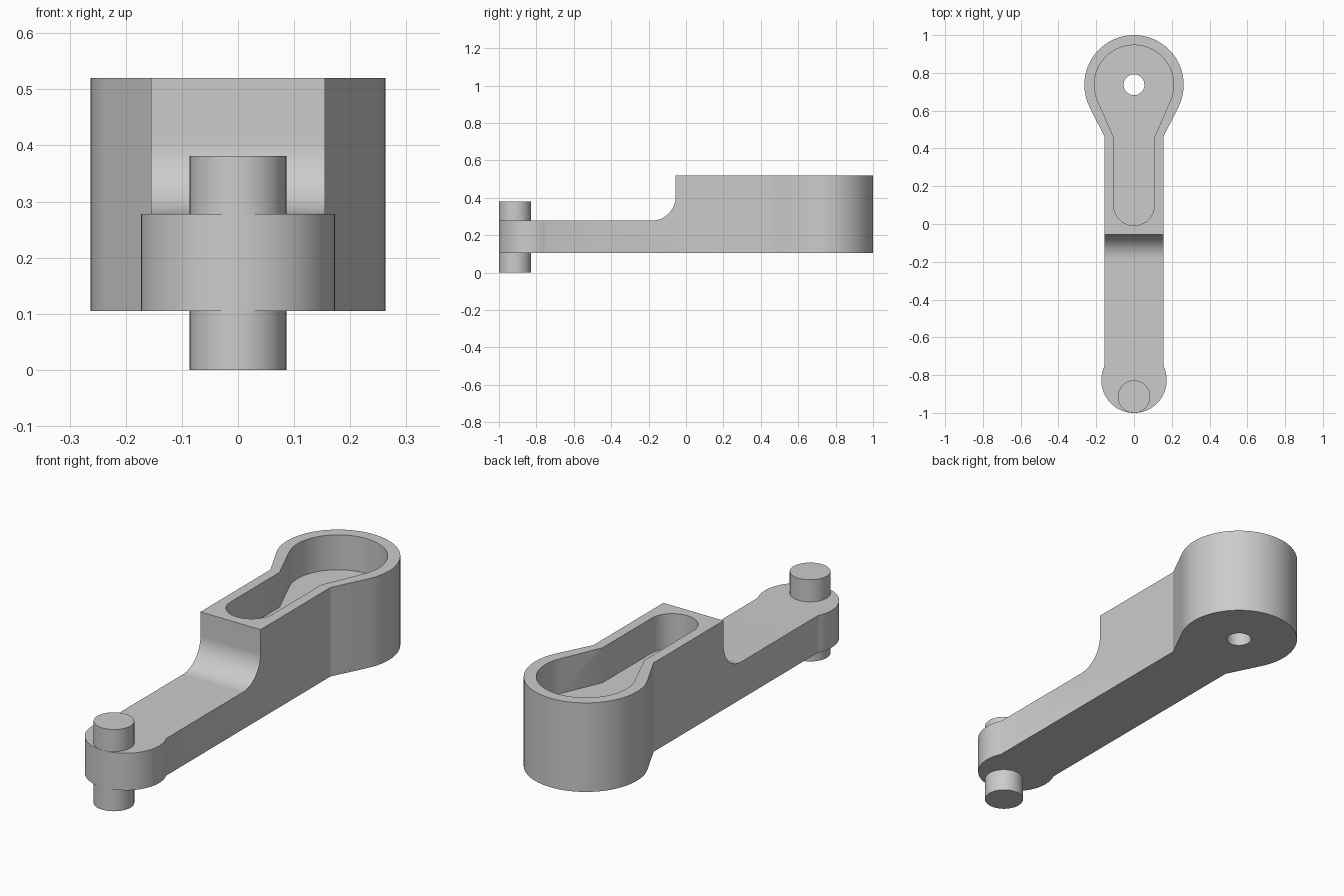
import bpy, bmesh
from math import sin, cos, radians, degrees, atan2, acos, hypot
from mathutils import Vector

old = bpy.data.objects.get("Cube")
if old:
    bpy.data.objects.remove(old, do_unlink=True)

GREY = (0.6, 0.6, 0.6, 1)
mat = bpy.data.materials.new("plain grey")
mat.use_nodes = True
mat.diffuse_color = GREY
mat.node_tree.nodes["Principled BSDF"].inputs["Base Color"].default_value = GREY

BASE, ARM_TOP, TOP = 0.105, 0.278, 0.52
HUB_Y, TIP_Y, PIN_Y = 0.737, -0.827, -0.914


def arc(cx, cy, r, start, end, steps=32):
    angles = [radians(start + (end - start) * i / steps) for i in range(steps + 1)]
    return [(cx + r * cos(a), cy + r * sin(a)) for a in angles]


def circle(y, r):
    return arc(0, y, r, 0, 360, 64)[:-1]


def hub_arc(r, neck_x, neck_y):
    """Arc around the hub, bounded by the tangents from both neck corners."""
    dy = neck_y - HUB_Y
    start = degrees(atan2(dy, neck_x) + acos(r / hypot(neck_x, dy)))
    return arc(0, HUB_Y, r, start, 180 - start, 64)


def prism(name, outline, low, high, sideways=False):
    """Extrude an outline along z, or along x when sideways."""
    bm = bmesh.new()
    place = (lambda a, b: (low, a, b)) if sideways else (lambda a, b: (a, b, low))
    face = bm.faces.new([bm.verts.new(place(a, b)) for a, b in outline])
    side = bmesh.ops.extrude_face_region(bm, geom=[face])
    moved = [v for v in side["geom"] if isinstance(v, bmesh.types.BMVert)]
    step = Vector((high - low, 0, 0)) if sideways else Vector((0, 0, high - low))
    bmesh.ops.translate(bm, vec=step, verts=moved)
    bmesh.ops.recalc_face_normals(bm, faces=bm.faces)
    mesh = bpy.data.meshes.new(name)
    bm.to_mesh(mesh)
    bm.free()
    mesh.materials.append(mat)
    obj = bpy.data.objects.new(name, mesh)
    bpy.context.collection.objects.link(obj)
    return obj


def cut(body, cutter):
    """Subtract the cutter from the body and discard it."""
    cutter.hide_render = True
    mod = body.modifiers.new("cut", 'BOOLEAN')
    mod.operation, mod.solver, mod.object = 'DIFFERENCE', 'EXACT', cutter
    graph = bpy.context.evaluated_depsgraph_get()
    mesh = bpy.data.meshes.new_from_object(body.evaluated_get(graph))
    body.modifiers.clear()
    body.data = mesh
    bpy.data.objects.remove(cutter, do_unlink=True)


def smooth(obj):
    bpy.ops.object.select_all(action='DESELECT')
    obj.select_set(True)
    bpy.context.view_layer.objects.active = obj
    bpy.ops.object.shade_smooth_by_angle(angle=radians(25))


# Lever body: wide hub, straight arm and rounded tip
half, neck_y, tip_r = 0.155, 0.46, 0.173
tip = degrees(acos(half / tip_r))
outline = ([(half, neck_y)] + hub_arc(0.263, half, neck_y) + [(-half, neck_y)]
           + arc(0, TIP_Y, tip_r, 180 - tip, 360 + tip, 64))
body = prism("lever_body", outline, BASE, TOP)

# Lowered front arm with a concave fillet at the step
fillet = 0.13
step_y = -0.055
profile = ([(-1.2, ARM_TOP)]
           + arc(step_y - fillet, ARM_TOP + fillet, fillet, -90, 0)
           + [(step_y, 0.7), (-1.2, 0.7)])
cut(body, prism("step_cutter", profile, -0.5, 0.5, sideways=True))

# Keyhole pocket in the raised block
slot = 0.108
pocket = ([(slot, neck_y)] + hub_arc(0.21, slot, neck_y) + [(-slot, neck_y)]
          + arc(0, 0.1, slot, 180, 360))
cut(body, prism("pocket_cutter", pocket, 0.357, 0.7))

# Shaft hole through the hub floor
cut(body, prism("hole_cutter", circle(HUB_Y, 0.055), -0.1, 0.7))
smooth(body)

# Pin through the tip
pin = prism("tip_pin", circle(PIN_Y, 0.086), 0, 0.381)
smooth(pin)
